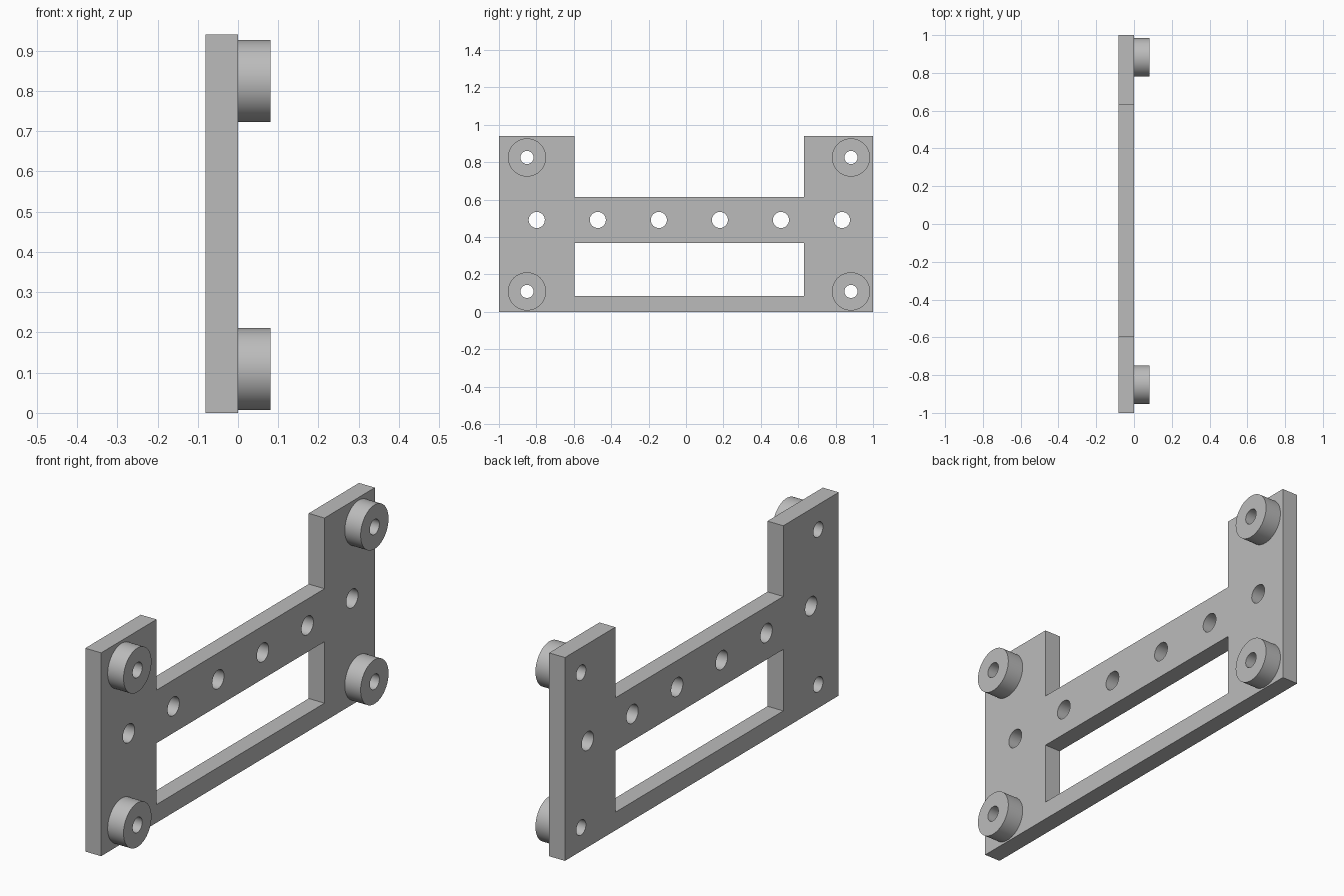
import bpy
import bmesh
from math import radians
from mathutils import Matrix, Vector

cube = bpy.data.objects.get("Cube")
if cube:
    bpy.data.objects.remove(cube, do_unlink=True)

THICK = 0.081
HEIGHT = 0.94
BOSS_R, SCREW_R, HOLE_R = 0.102, 0.035, 0.043
BOSS_SPOTS = [(y, z) for y in (-0.85, 0.882) for z in (0.109, 0.825)]
ROW_SPOTS = [(-0.798 + 0.3264 * i, 0.491) for i in range(6)]

grey = bpy.data.materials.new("light grey")
grey.use_nodes = True
colour = (0.5, 0.5, 0.5, 1)
grey.diffuse_color = colour
grey.node_tree.nodes["Principled BSDF"].inputs["Base Color"].default_value = colour


def add_cylinder(bm, spot, radius, x0, x1):
    """Cylinder lying along x, centred on a (y, z) spot."""
    place = Matrix.Translation(((x0 + x1) / 2, *spot)) @ Matrix.Rotation(radians(90), 4, "Y")
    bmesh.ops.create_cone(bm, cap_ends=True, segments=64, radius1=radius,
                          radius2=radius, depth=x1 - x0, matrix=place)


def make_object(name, bm):
    bmesh.ops.recalc_face_normals(bm, faces=bm.faces)
    mesh = bpy.data.meshes.new(name)
    bm.to_mesh(mesh)
    bm.free()
    mesh.materials.append(grey)
    obj = bpy.data.objects.new(name, mesh)
    bpy.context.collection.objects.link(obj)
    return obj


def drill(obj, holes):
    """Cut round holes, given as (spot, radius), right through along x."""
    bm = bmesh.new()
    for spot, radius in holes:
        add_cylinder(bm, spot, radius, -0.2, 0.2)
    cutter = make_object("drill_cutter", bm)
    cutter.hide_render = True
    mod = obj.modifiers.new("holes", "BOOLEAN")
    mod.operation = "DIFFERENCE"
    mod.solver = "EXACT"
    mod.object = cutter
    bpy.ops.object.select_all(action="DESELECT")
    obj.select_set(True)
    bpy.context.view_layer.objects.active = obj
    bpy.ops.object.modifier_apply(modifier=mod.name)
    bpy.data.objects.remove(cutter, do_unlink=True)
    bpy.ops.object.shade_smooth_by_angle(angle=radians(30))


# Plate: grid of cells with the top notch and the lower window left open
ys = (-1, -0.595, 0.632, 1)
zs = (0, 0.084, 0.368, 0.613, HEIGHT)
open_cells = {(1, 1), (1, 3)}
bm = bmesh.new()
for i in range(3):
    for j in range(4):
        if (i, j) not in open_cells:
            corners = [(ys[i], zs[j]), (ys[i + 1], zs[j]),
                       (ys[i + 1], zs[j + 1]), (ys[i], zs[j + 1])]
            bm.faces.new([bm.verts.new((-THICK, y, z)) for y, z in corners])
bmesh.ops.remove_doubles(bm, verts=bm.verts, dist=0.0001)
solid = bmesh.ops.extrude_face_region(bm, geom=bm.faces[:], use_keep_orig=True)
moved = [v for v in solid["geom"] if isinstance(v, bmesh.types.BMVert)]
bmesh.ops.translate(bm, verts=moved, vec=Vector((THICK, 0, 0)))
bmesh.ops.dissolve_limit(bm, angle_limit=radians(1), verts=bm.verts, edges=bm.edges)
plate = make_object("mounting_plate", bm)
drill(plate, [(s, HOLE_R) for s in ROW_SPOTS] + [(s, SCREW_R) for s in BOSS_SPOTS])

# Round standoffs at the four corners
for spot in BOSS_SPOTS:
    side = "left" if spot[0] > 0 else "right"
    side = "back" if spot[0] > 0 else "front"
    level = "upper" if spot[1] > HEIGHT / 2 else "lower"
    bm = bmesh.new()
    add_cylinder(bm, spot, BOSS_R, 0, THICK)
    drill(make_object(f"{side}_{level}_standoff", bm), [(spot, SCREW_R)])
